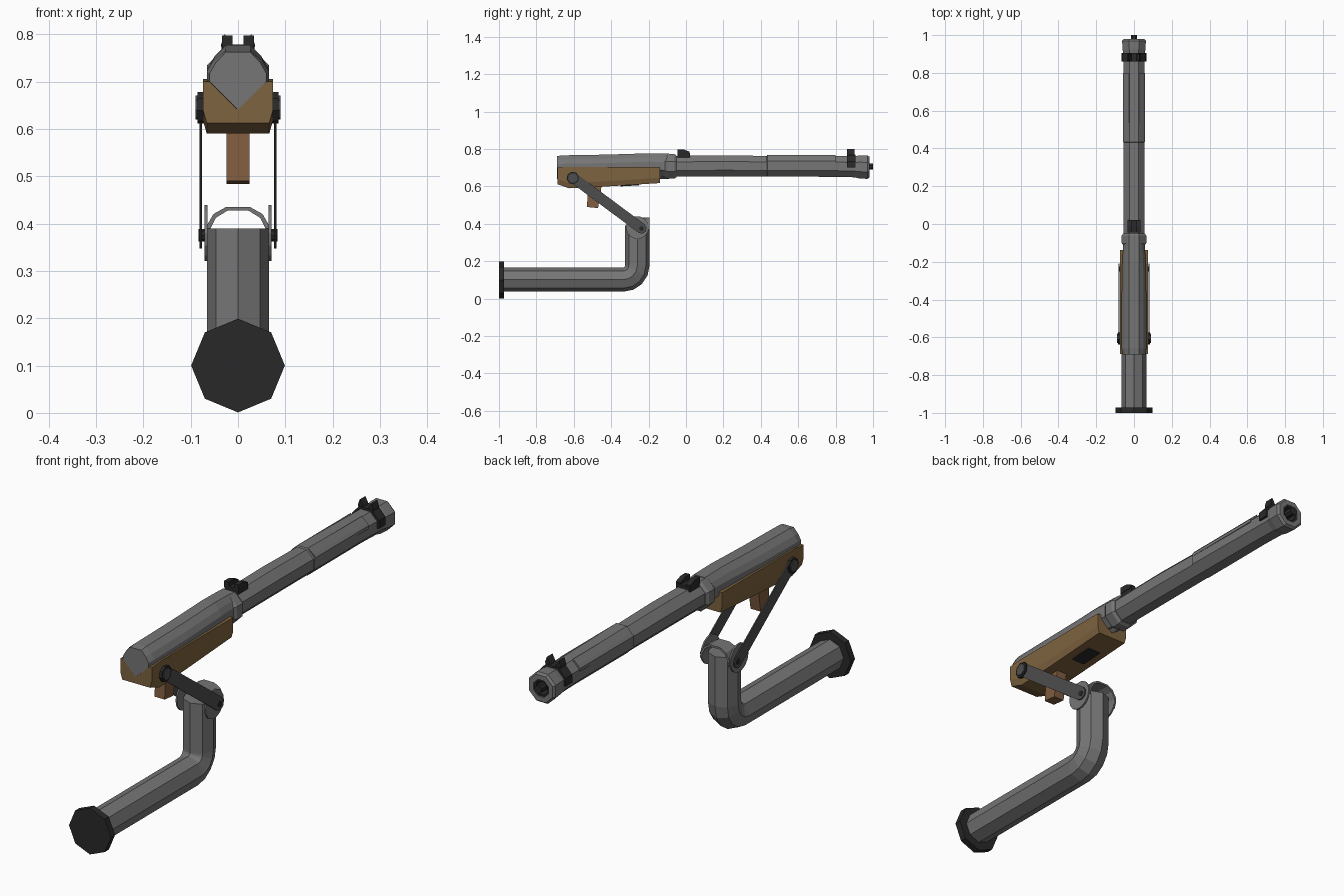
import bpy, bmesh
from math import sin, cos, pi, atan2, hypot

if "Cube" in bpy.data.objects:
    bpy.data.objects.remove(bpy.data.objects["Cube"])

def mat(name, r, g, b):
    m = bpy.data.materials.new(name)
    m.diffuse_color = (r, g, b, 1)
    m.use_nodes = True
    m.node_tree.nodes["Principled BSDF"].inputs["Base Color"].default_value = m.diffuse_color
    return m

STEEL = mat("steel", .18, .18, .18)
DARK = mat("dark_steel", .075, .075, .075)
BLACK = mat("black", .022, .022, .022)
WOOD = mat("wood", .21, .125, .05)
GRIP = mat("grip_wood", .22, .11, .05)

def loft(name, rings, material, closed=False):
    """Skin successive rings of equal point count."""
    bm = bmesh.new()
    vr = [[bm.verts.new(p) for p in r] for r in rings]
    n = len(vr[0])
    pairs = list(zip(vr, vr[1:])) + ([(vr[-1], vr[0])] if closed else [])
    for a, b in pairs:
        for i in range(n):
            j = (i + 1) % n
            bm.faces.new((a[i], a[j], b[j], b[i]))
    if not closed:
        bm.faces.new(vr[0][::-1])
        bm.faces.new(vr[-1])
    bmesh.ops.recalc_face_normals(bm, faces=bm.faces)
    me = bpy.data.meshes.new(name)
    bm.to_mesh(me)
    bm.free()
    ob = bpy.data.objects.new(name, me)
    bpy.context.collection.objects.link(ob)
    me.materials.append(material)
    return ob

def plate(name, x0, x1, yz, material):
    """Side profile extruded across x."""
    return loft(name, [[(x, y, z) for y, z in yz] for x in (x0, x1)], material)

def slab(name, y0, y1, xz, material):
    """Front profile extruded along y."""
    return loft(name, [[(x, y, z) for x, z in xz] for y in (y0, y1)], material)

def oct_ring(y, z, r, tilt=0, off=0.0, n=8):
    """Ring around the y axis, tilted upward by tilt within the yz plane."""
    pts = []
    for i in range(n):
        a = 2 * pi * i / n + off
        u, v = r * cos(a), r * sin(a)
        pts.append((u, y - v * sin(tilt), z + v * cos(tilt)))
    return pts

def disc(y, z, r, n=8, off=0.0):
    return [(y + r * cos(2 * pi * i / n + off), z + r * sin(2 * pi * i / n + off)) for i in range(n)]

# Mount: flange and bent pipe
loft("flange", [oct_ring(-1, .1, .099), oct_ring(-.972, .1, .099)], BLACK)
path = [(-.98, .102, 0)]
for k in range(5):
    t = pi / 2 * k / 4
    path.append((-.335 + .075 * sin(t), .177 - .075 * cos(t), t))
path.append((-.26, .39, pi / 2))
loft("bent_pipe", [oct_ring(y, z, .065, t) for y, z, t in path], STEEL)

# Hinge hood: arch over the pipe end plus round cheeks
outer = [(-.07, .37), (-.068, .392), (-.052, .42), (-.025, .435), (.025, .435), (.052, .42), (.068, .392), (.07, .37)]
inner = [(x * .9, z - .008) for x, z in outer]
slab("hinge_hood", -.262, -.195, outer + inner[::-1], STEEL)
for s, side in ((-1, "left"), (1, "right")):
    plate("hinge_cheek_" + side, s * .064, s * .071, disc(-.26, .38, .061, 14), STEEL)

    # Link arm with rounded ends and its pins
    y0, z0, y1, z1 = -.605, .648, -.238, .375
    a = atan2(z1 - z0, y1 - y0)
    arm = [(y0 + .028 * cos(a + pi / 2 + pi * i / 4), z0 + .028 * sin(a + pi / 2 + pi * i / 4)) for i in range(5)]
    arm += [(y1 + .028 * cos(a - pi / 2 + pi * i / 4), z1 + .028 * sin(a - pi / 2 + pi * i / 4)) for i in range(5)]
    plate("link_arm_" + side, s * .076, s * .081, arm, DARK)
    plate("upper_pin_" + side, s * .070, s * .086, disc(-.605, .645, .034, 8, .2), BLACK)
    plate("upper_pin_cap_" + side, s * .086, s * .090, disc(-.605, .645, .026, 8, .2), DARK)
    plate("lower_pin_" + side, s * .066, s * .083, disc(y1, z1, .013), BLACK)

# Stock, grip and underside details
def stock_ring(y, low, top):
    half = [(.074, top), (.074, low + .028), (.066, low)]
    return [(x, y, z) for x, z in half] + [(-x, y, z) for x, z in half[::-1]]
loft("stock", [stock_ring(-.688, .612, .70), stock_ring(-.625, .59, .705),
               stock_ring(-.45, .598, .705), stock_ring(-.138, .618, .705)], WOOD)
plate("grip", -.024, .024, [(-.522, .61), (-.45, .61), (-.47, .484), (-.53, .490)], GRIP)
plate("magazine_plate", -.03, .03, [(-.35, .63), (-.25, .63), (-.25, .606), (-.35, .600)], BLACK)

# Receiver: V-bottomed section merging into the round collar
def recv(y, w, top, keel, shoulder):
    half = [(.026, top), (w * .78, top - .022), (w, top - .045), (w, shoulder)]
    return [(x, y, z) for x, z in half] + [(0, y, keel)] + [(-x, y, z) for x, z in half[::-1]]
loft("receiver", [recv(-.69, .06, .762, .64, .70), recv(-.66, .066, .766, .64, .70),
                  recv(-.42, .066, .770, .64, .70), recv(-.2, .062, .777, .64, .70),
                  recv(-.09, .056, .775, .64, .68)], STEEL)

# Barrel: collar, tube, sleeve and flared hollow muzzle
h = pi / 8
loft("collar", [oct_ring(y, .707, r, 0, h) for y, r in
                ((-.115, .060), (-.10, .071), (-.062, .071), (-.05, .062))], STEEL)
loft("rear_barrel", [oct_ring(y, z, r, 0, h) for y, z, r in
                     ((-.14, .705, .056), (-.05, .708, .060), (.2, .710, .061), (.45, .708, .059))], STEEL)
loft("front_barrel", [oct_ring(y, z, r, 0, h) for y, z, r in
                      ((.43, .71, .055), (.435, .71, .063), (.8, .707, .060), (.90, .705, .061),
                       (.925, .704, .066), (.97, .703, .068), (.98, .703, .060),
                       (.98, .703, .038), (.88, .703, .036))], STEEL)
loft("bore_liner", [oct_ring(y, .703, r, 0, h) for y, r in
                    ((.975, .038), (.975, .030), (.885, .030), (.885, .038))], BLACK, closed=True)
loft("bore_pin", [oct_ring(.87, .706, .018, 0, h), oct_ring(1.0, .706, .018, 0, h)], BLACK)

# Raised strips on the front barrel
for s, side in ((-1, "left"), (1, "right")):
    slab("barrel_strip_" + side, .44, .80,
         [(s * .026, .767), (s * .049, .746), (s * .059, .735), (s * .059, .722), (s * .05, .722), (s * .02, .755)], STEEL)

# Sights: rear notch block and front saddle with ears
slab("rear_sight_base", -.045, .022, [(-.032, .755), (.032, .755), (.032, .778), (-.032, .778)], BLACK)
for s, side in ((-1, "left"), (1, "right")):
    plate("rear_sight_ear_" + side, s * .012, s * .034,
          [(-.045, .77), (.02, .77), (.02, .785), (-.012, .797), (-.045, .797)], BLACK)
    slab("front_sight_ear_" + side, .862, .900,
         [(s * .010, .765), (s * .034, .76), (s * .036, .778), (s * .028, .80), (s * .018, .782)], BLACK)
arch = [(-.065, .70), (-.064, .734), (-.030, .771), (.030, .771), (.064, .734), (.065, .70)]
slab("front_sight_saddle", .860, .905, arch + [(x * .8, .70 + (z - .70) * .8) for x, z in arch[::-1]], BLACK)
